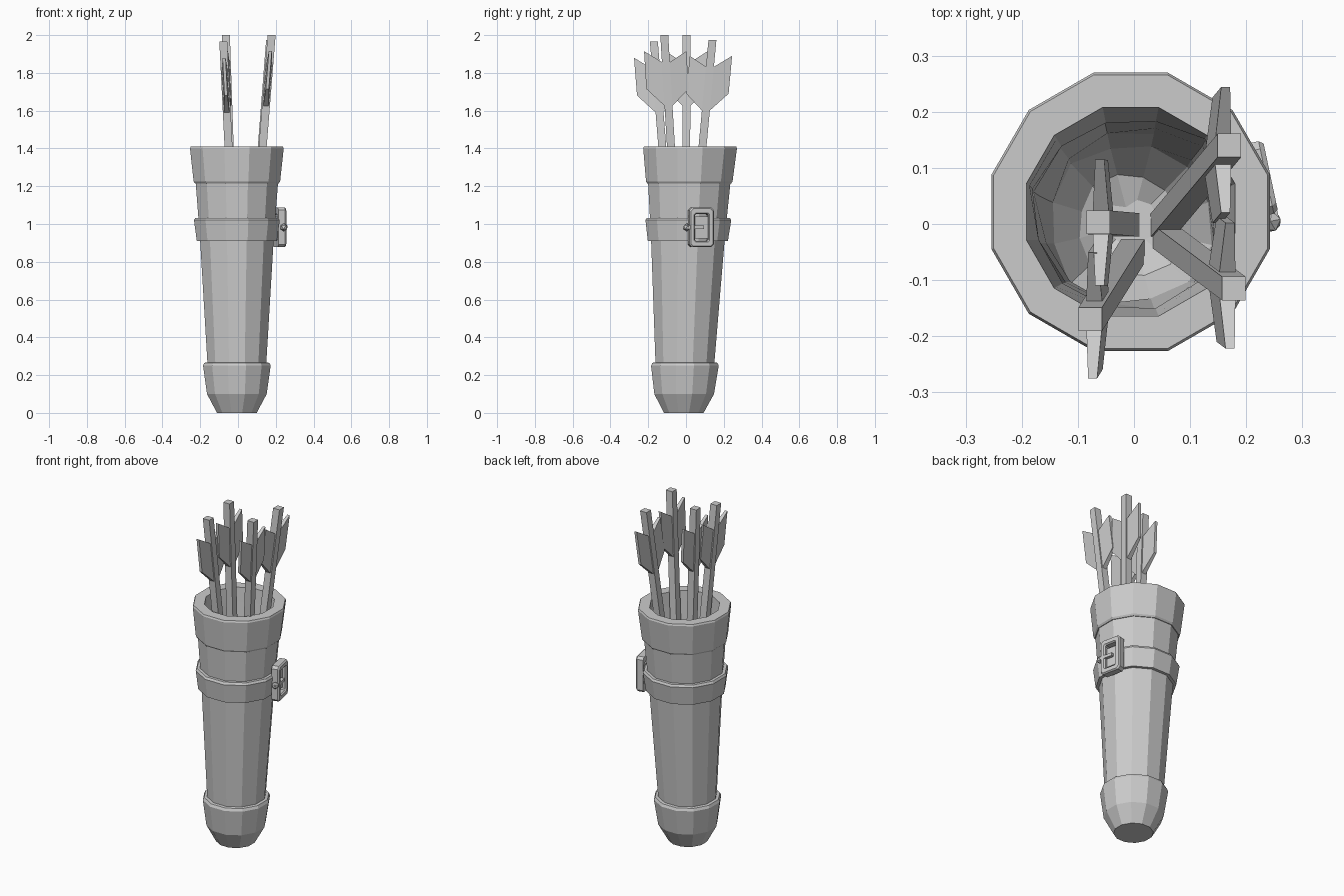
import bpy, bmesh, random
from math import cos, sin, pi, radians
from mathutils import Vector, Matrix

if "Cube" in bpy.data.objects:
    bpy.data.objects.remove(bpy.data.objects["Cube"])

random.seed(4)
SIDES = 12


def centre(z):
    # the quiver leans slightly backwards
    return Vector((-0.006, -0.012 + 0.024 * z, z))


def finish(name, bm):
    bmesh.ops.recalc_face_normals(bm, faces=bm.faces[:])
    mesh = bpy.data.meshes.new(name)
    bm.to_mesh(mesh)
    bm.free()
    ob = bpy.data.objects.new(name, mesh)
    bpy.context.collection.objects.link(ob)
    return ob


def lathe(name, profile, closed=False, cap_start=False, cap_end=False, jitter=0.0):
    """Sweep (half-width, z) points round the leaning axis as a 12-sided shell."""
    bm = bmesh.new()
    rings = []
    for k, (w, z) in enumerate(profile):
        ring = []
        for i in range(SIDES):
            a = pi / 12 + i * 2 * pi / SIDES
            j = jitter if k > 0 else 0
            r = w / cos(pi / 12) + random.uniform(-j, j)
            p = centre(z) + Vector((r * cos(a), r * sin(a), random.uniform(-j, j)))
            ring.append(bm.verts.new(p))
        rings.append(ring)
    pairs = list(zip(rings, rings[1:]))
    if closed:
        pairs.append((rings[-1], rings[0]))
    for a, b in pairs:
        for i in range(SIDES):
            j = (i + 1) % SIDES
            bm.faces.new((a[i], a[j], b[j], b[i]))
    if cap_start:
        bm.faces.new(rings[0])
    if cap_end:
        bm.faces.new(rings[-1])
    return finish(name, bm)


# Quiver shell
lathe("bottom_cap", [(0.105, 0), (0.158, 0.10), (0.179, 0.25), (0.172, 0.265), (0.15, 0.268)], cap_start=True)
lathe("body", [(0.155, 0.25), (0.195, 0.92), (0.218, 1.22)])
lathe("strap", [(0.195, 0.91), (0.212, 0.91), (0.227, 1.02), (0.22, 1.033), (0.198, 1.033)], closed=True)
lathe("rim", [(0.21, 1.215), (0.222, 1.215), (0.229, 1.225), (0.248, 1.40), (0.244, 1.41),
              (0.186, 1.41), (0.18, 1.33)])

# Rough inner lining and floor
lathe("lining", [(0.18, 1.33), (0.172, 1.15), (0.165, 0.95), (0.153, 0.75), (0.14, 0.55),
                 (0.09, 0.47), (0.04, 0.45)], cap_end=True, jitter=0.01)


# Arrows: square leaning shaft with two swept vanes along y
def arrow(name, top, slope):
    top = Vector(top)

    def axis(d):
        return top - Vector((slope[0], slope[1], 1)) * d

    bm = bmesh.new()
    h = 0.021
    corners = [(-h, -h), (h, -h), (h, h), (-h, h)]
    a = [bm.verts.new(axis(0) + Vector((x, y, 0))) for x, y in corners]
    b = [bm.verts.new(axis(top.z - 0.44) + Vector((x, y, 0))) for x, y in corners]
    bm.faces.new(a)
    bm.faces.new(b[::-1])
    for i in range(4):
        j = (i + 1) % 4
        bm.faces.new((a[i], a[j], b[j], b[i]))
    # (offset from axis, distance below top, half thickness)
    outline = [(0.01, 0.15, 0.015), (0.112, 0.085, 0.008), (0.112, 0.285, 0.008), (0.01, 0.385, 0.015)]
    for s in (-1, 1):
        l = [bm.verts.new(axis(d) + Vector((-t, s * o, 0))) for o, d, t in outline]
        r = [bm.verts.new(axis(d) + Vector((t, s * o, 0))) for o, d, t in outline]
        bm.faces.new(l)
        bm.faces.new(r[::-1])
        for i in range(4):
            j = (i + 1) % 4
            bm.faces.new((l[i], l[j], r[j], r[i]))
    finish(name, bm)


arrow("arrow_left_middle", (-0.064, 0.003, 2.0), (-0.034, 0.003))
arrow("arrow_left_front", (-0.078, -0.17, 1.965), (-0.05, -0.08))
arrow("arrow_right_back", (0.17, 0.14, 1.975), (0.078, 0.093))
arrow("arrow_right_front", (0.178, -0.115, 2.0), (0.08, 0.0 - 0.06))

# Buckle: built in its own frame (x outwards, y along strap), then turned onto the strap
place = Matrix.Translation((0.222, 0.08, 0.982)) @ Matrix.Rotation(radians(12), 4, 'Z')


def chamfered(w, h, c):
    return [(w, -h + c), (w, h - c), (w - c, h), (-w + c, h),
            (-w, h - c), (-w, -h + c), (-w + c, -h), (w - c, -h)]


bm = bmesh.new()
loops = []
for x, w, h, c in ((-0.022, 0.066, 0.105, 0.014), (0.014, 0.066, 0.105, 0.014), (0.022, 0.060, 0.099, 0.013),
                   (0.022, 0.042, 0.077, 0.008), (0.014, 0.036, 0.071, 0.006), (-0.022, 0.036, 0.071, 0.006)):
    loops.append([bm.verts.new((x, y, z)) for y, z in chamfered(w, h, c)])
for a, b in zip(loops, loops[1:] + loops[:1]):
    for i in range(8):
        j = (i + 1) % 8
        bm.faces.new((a[i], a[j], b[j], b[i]))
finish("buckle_frame", bm).matrix_world = place


def block(name, loc, size):
    bm = bmesh.new()
    bmesh.ops.create_cube(bm, size=1)
    bmesh.ops.scale(bm, vec=size, verts=bm.verts)
    bmesh.ops.translate(bm, vec=loc, verts=bm.verts)
    finish(name, bm).matrix_world = place


block("strap_under_buckle", (-0.012, 0, 0), (0.024, 0.10, 0.115))
block("buckle_prong", (0.012, -0.03, 0), (0.018, 0.085, 0.018))

# Small knob beside the buckle
bm = bmesh.new()
bmesh.ops.create_icosphere(bm, subdivisions=1, radius=0.021)
bmesh.ops.translate(bm, vec=(0.005, -0.078, 0), verts=bm.verts)
finish("buckle_knob", bm).matrix_world = place
